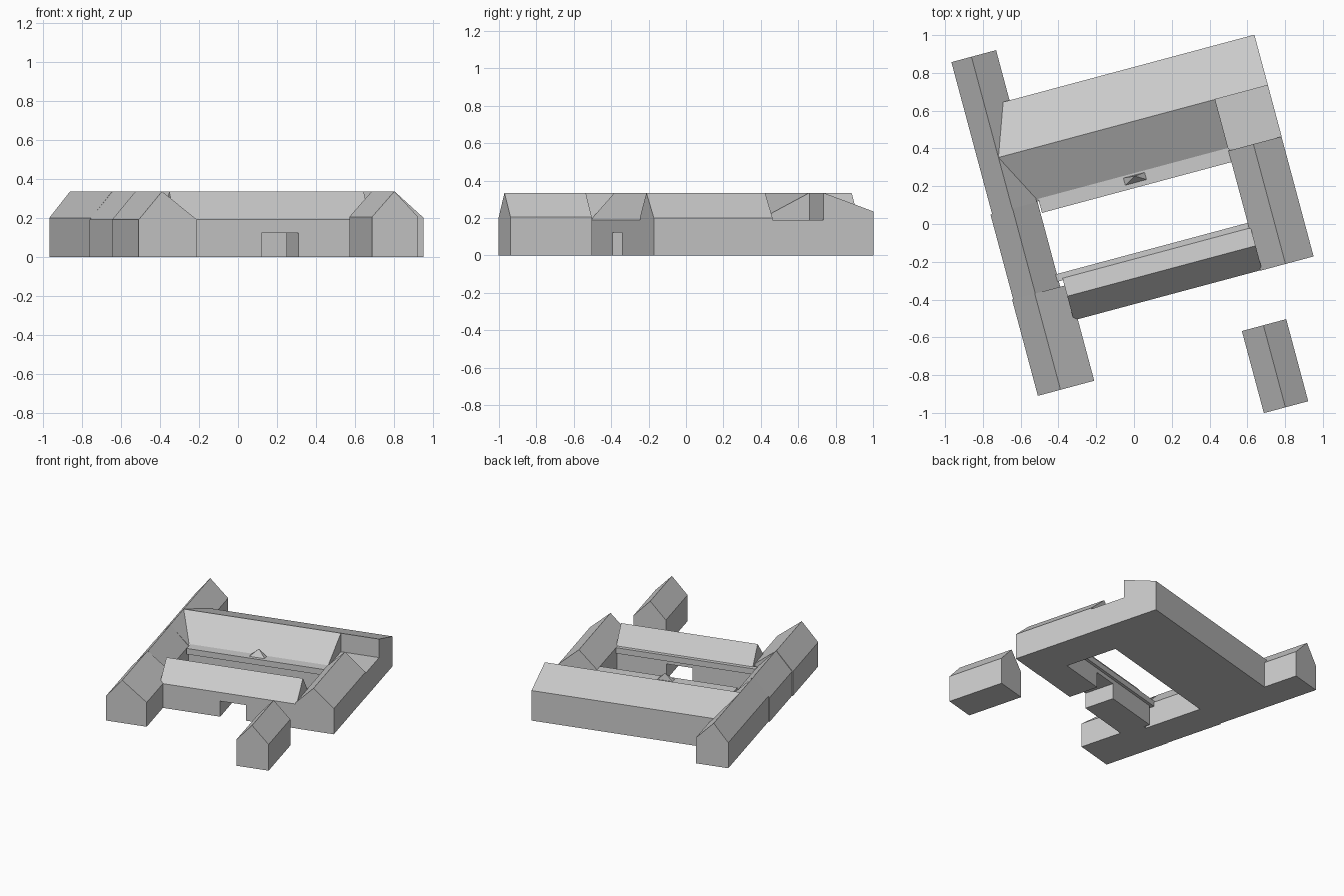
import bpy, bmesh, math
from mathutils import Matrix

cube = bpy.data.objects.get("Cube")
if cube:
    bpy.data.objects.remove(cube, do_unlink=True)

# single plain colour
grey = bpy.data.materials.new("light grey")
grey.use_nodes = True
colour = (0.6, 0.6, 0.6, 1)
grey.diffuse_color = colour
grey.node_tree.nodes["Principled BSDF"].inputs["Base Color"].default_value = colour

SITE_TURN = Matrix.Rotation(math.radians(15), 4, "Z")
RIDGE = 0.335


def finish(name, bm):
    """Turn the part to the site direction and link it."""
    bmesh.ops.recalc_face_normals(bm, faces=bm.faces)
    bm.transform(SITE_TURN)
    mesh = bpy.data.meshes.new(name)
    bm.to_mesh(mesh)
    bm.free()
    mesh.materials.append(grey)
    obj = bpy.data.objects.new(name, mesh)
    bpy.context.scene.collection.objects.link(obj)
    return obj


def prism(name, profile, start, end, axis):
    """Extrude an (across, height) profile along the u or v axis."""
    bm = bmesh.new()
    place = (lambda a, z: (start, a, z)) if axis == "u" else (lambda a, z: (a, start, z))
    face = bm.faces.new([bm.verts.new(place(a, z)) for a, z in profile])
    out = bmesh.ops.extrude_face_region(bm, geom=[face])
    moved = [g for g in out["geom"] if isinstance(g, bmesh.types.BMVert)]
    length = end - start
    bmesh.ops.translate(bm, verts=moved, vec=(length, 0, 0) if axis == "u" else (0, length, 0))
    return finish(name, bm)


def house(name, low, ridge, high, start, end, axis, eave_low=0.19, eave_high=0.19):
    """Gabled block with walls at low and high."""
    profile = [(low, 0), (high, 0), (high, eave_high), (ridge, RIDGE), (low, eave_low)]
    return prism(name, profile, start, end, axis)


def box(name, u0, u1, v0, v1, z0, z1):
    return prism(name, [(v0, z0), (v1, z0), (v1, z1), (v0, z1)], u0, u1, "u")


# west wing in three lengths sharing one ridge line
house("west_wing_front", -0.727, -0.603, -0.418, -0.747, -0.22, "v")
house("west_wing_middle", -0.721, -0.6, -0.463, -0.22, 0.245, "v")
house("west_wing_back", -0.712, -0.602, -0.467, 0.245, 1.078, "v", 0.2, 0.2)

# main hall, and its east end with half roof and flat terrace
house("main_hall", 0.247, 0.526, 0.803, -0.6, 0.586, "u", 0.19, 0.235)
prism("hall_east_end",
      [(0.245, 0), (0.803, 0), (0.803, 0.235), (0.526, RIDGE), (0.526, 0.19), (0.245, 0.19)],
      0.586, 0.875, "u")

# east wing and detached lodge
house("east_wing", 0.583, 0.72, 0.874, -0.412, 0.245, "v", 0.2, 0.2)
house("detached_lodge", 0.405, 0.523, 0.648, -1.145, -0.695, "v", 0.205, 0.205)

# gate range with a passage cut through it
gate = house("gate_range", -0.41, -0.278, -0.172, -0.44, 0.592, "u")
cutter = box("passage_cutter", 0.015, 0.21, -0.6, 0.0, -0.1, 0.122)
cutter.hide_render = True
cut = gate.modifiers.new("passage", "BOOLEAN")
cut.operation = "DIFFERENCE"
cut.solver = "EXACT"
cut.object = cutter
bpy.context.view_layer.update()
graph = bpy.context.evaluated_depsgraph_get()
cut_mesh = bpy.data.meshes.new_from_object(gate.evaluated_get(graph))
gate.modifiers.clear()
gate.data = cut_mesh
bpy.data.objects.remove(cutter, do_unlink=True)

# courtyard canopies
box("hall_canopy", -0.455, 0.59, 0.183, 0.26, 0.155, 0.2)
box("gate_canopy", -0.47, 0.592, -0.19, -0.15, 0.155, 0.2)

# small pointed porch roof over the hall canopy
bm = bmesh.new()
base = [bm.verts.new((u, v, 0.195)) for u, v in
        ((0.003, 0.207), (0.13, 0.207), (0.13, 0.25), (0.003, 0.25))]
apex = bm.verts.new((0.07, 0.244, 0.255))
bm.faces.new(base)
for i in range(4):
    bm.faces.new((base[i], base[(i + 1) % 4], apex))
finish("porch_roof", bm)
